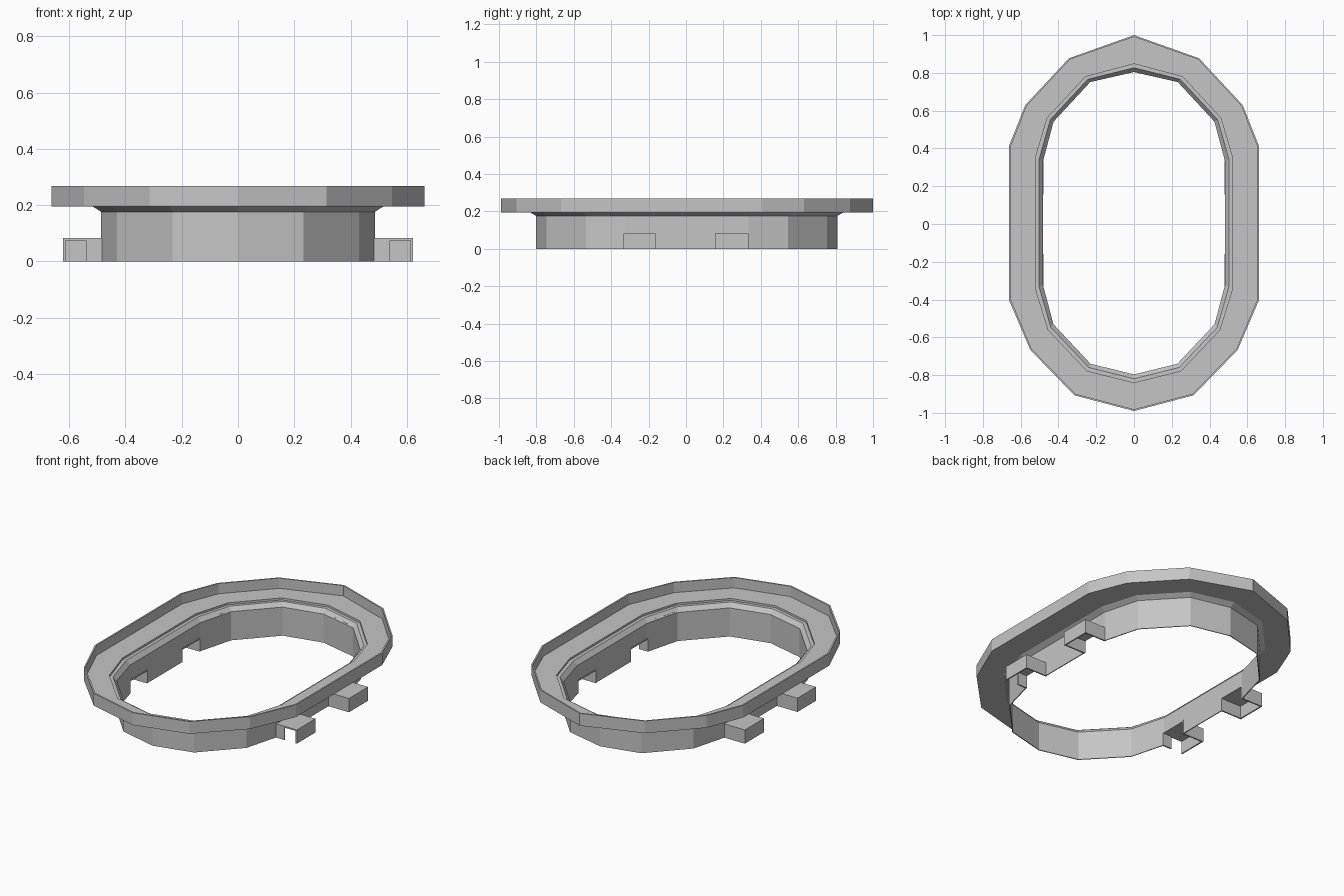
import bpy, bmesh
from mathutils import Vector

cube = bpy.data.objects.get("Cube")
if cube:
    bpy.data.objects.remove(cube)

grey = bpy.data.materials.new("plain_grey")
grey.use_nodes = True
colour = (0.56, 0.56, 0.56, 1)
grey.diffuse_color = colour
grey.node_tree.nodes["Principled BSDF"].inputs["Base Color"].default_value = colour


def make_object(name, bm):
    bmesh.ops.recalc_face_normals(bm, faces=bm.faces)
    mesh = bpy.data.meshes.new(name)
    bm.to_mesh(mesh)
    bm.free()
    mesh.materials.append(grey)
    obj = bpy.data.objects.new(name, mesh)
    bpy.context.collection.objects.link(obj)
    return obj


def add_box(bm, x, y, z):
    verts = bmesh.ops.create_cube(bm, size=1)["verts"]
    for v in verts:
        v.co = Vector([(lo + hi) / 2 + c * (hi - lo)
                       for c, (lo, hi) in zip(v.co, (x, y, z))])


def outline(half):
    # Mirror the right half, listed from back to front, into a closed loop
    return half + [(-x, y) for x, y in reversed(half[1:-1])]


wall_loop = outline([(0, .81), (.235, .755), (.43, .545), (.487, .335),
                     (.487, -.325), (.43, -.535), (.232, -.745), (0, -.802)])
rim_loop = outline([(0, 1), (.345, .877), (.575, .63), (.663, .41),
                    (.663, -.4), (.548, -.668), (.315, -.907), (0, -.99)])

# Cross-section: position from wall outline (0) to rim outline (1), and height
section = [(0, 0), (0, .176), (.17, .195), (1, .195), (1, .268), (.95, .268),
           (.95, .207), (.2, .207), (.2, .195), (.09, .195), (-.03, .17), (-.03, 0)]

# Oval frame: collar, flange and upturned lip
bm = bmesh.new()
rings = []
for t, z in section:
    rings.append([bm.verts.new((a[0] + t * (b[0] - a[0]), a[1] + t * (b[1] - a[1]), z))
                  for a, b in zip(wall_loop, rim_loop)])
count = len(wall_loop)
for r, ring in enumerate(rings):
    upper = rings[(r + 1) % len(rings)]
    for i in range(count):
        j = (i + 1) % count
        bm.faces.new((ring[i], ring[j], upper[j], upper[i]))
frame = make_object("oval_frame", bm)

# Notches through the collar behind each clip
spans = {"front": (-.335, -.16), "back": (.155, .335)}
thin = .008
bm = bmesh.new()
for low, high in spans.values():
    add_box(bm, (-.6, .6), (low + thin, high - thin), (-.1, .074))
cutter = make_object("notch_cutter", bm)
cutter.hide_render = True
mod = frame.modifiers.new("notches", "BOOLEAN")
mod.operation = "DIFFERENCE"
mod.solver = "EXACT"
mod.object = cutter
bpy.context.view_layer.objects.active = frame
bpy.ops.object.modifier_apply(modifier=mod.name)
bpy.data.objects.remove(cutter)

# Thin sheet clips, open underneath
for side, s in (("left", 1), ("right", -1)):
    for place, (low, high) in spans.items():
        bm = bmesh.new()
        inner, outer, top = .48, .622, .082

        def plate(x0, x1, y0, y1, z0, z1):
            add_box(bm, sorted((s * x0, s * x1)), (y0, y1), (z0, z1))

        plate(inner, outer, low, high, top - thin, top)
        plate(outer - thin, outer, low, high, 0, top - thin)
        plate(inner, outer - thin, high - thin, high, 0, top - thin)
        if place == "front":
            # Front clip keeps only a leg beside the collar
            plate(inner, .54, low, low + thin, 0, top - thin)
        else:
            plate(inner, outer - thin, low, low + thin, 0, top - thin)
        make_object(f"{side}_{place}_clip", bm)
